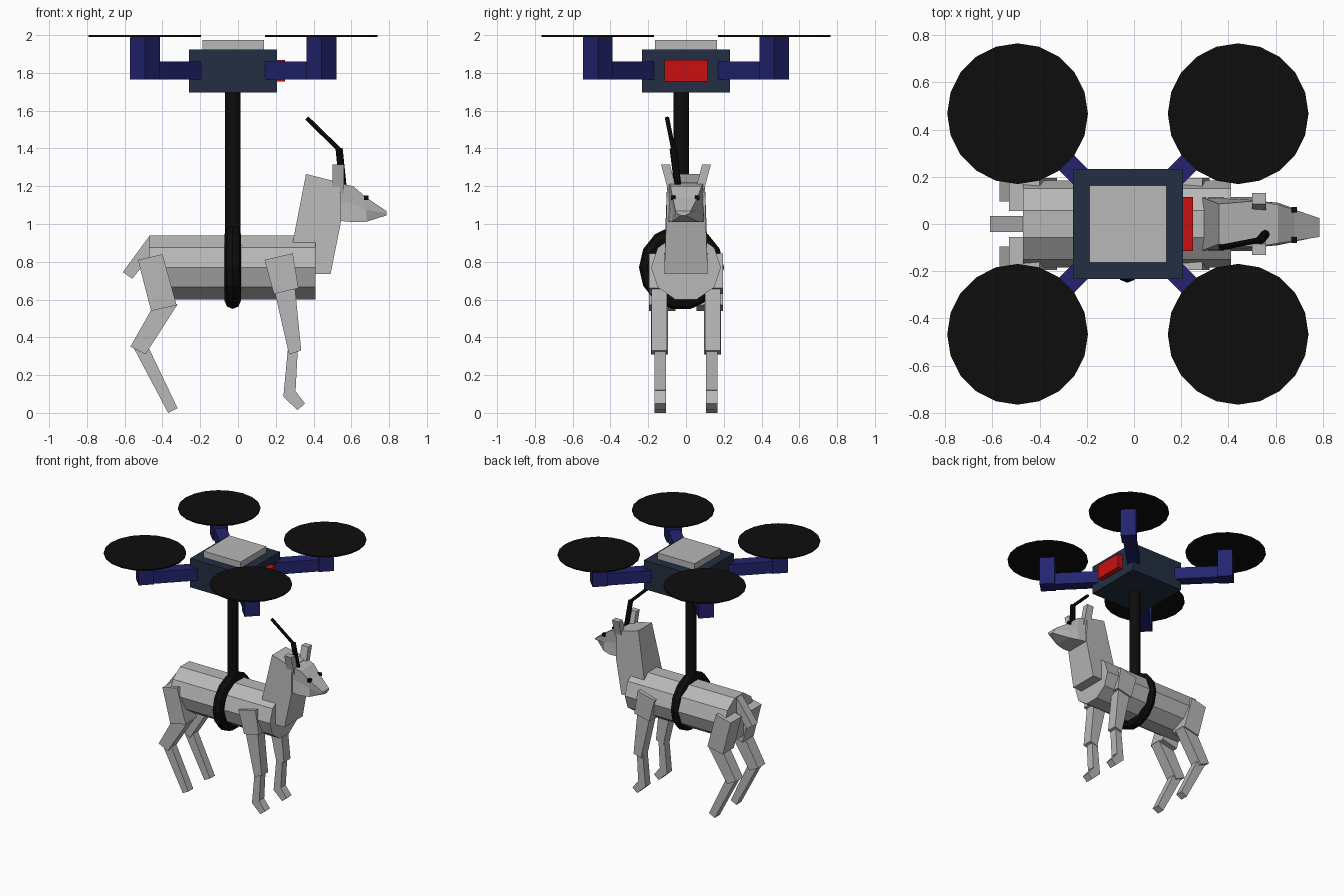
import bpy, bmesh, math
from mathutils import Vector

cube = bpy.data.objects.get("Cube")
if cube:
    bpy.data.objects.remove(cube, do_unlink=True)


def material(name, r, g, b):
    m = bpy.data.materials.new(name)
    m.use_nodes = True
    m.diffuse_color = (r, g, b, 1)
    bsdf = next(n for n in m.node_tree.nodes if n.type == 'BSDF_PRINCIPLED')
    bsdf.inputs["Base Color"].default_value = (r, g, b, 1)
    bsdf.inputs["Roughness"].default_value = 0.8
    return m


GREY = material("light grey", .48, .48, .48)
BLACK = material("black", .004, .004, .004)
NAVY = material("dark slate", .017, .028, .055)
BLUE = material("deep blue", .017, .017, .16)
RED = material("red", .58, .005, .005)


def finish(name, bm, mat):
    bmesh.ops.recalc_face_normals(bm, faces=bm.faces)
    me = bpy.data.meshes.new(name)
    bm.to_mesh(me)
    bm.free()
    me.materials.append(mat)
    ob = bpy.data.objects.new(name, me)
    bpy.context.collection.objects.link(ob)
    return ob


def loft(name, rings, mat):
    """Skin a list of equal-length rings and cap both ends."""
    bm = bmesh.new()
    vs = [[bm.verts.new(p) for p in ring] for ring in rings]
    n = len(vs[0])
    for a, b in zip(vs, vs[1:]):
        for i in range(n):
            j = (i + 1) % n
            bm.faces.new((a[i], a[j], b[j], b[i]))
    bm.faces.new(vs[0])
    bm.faces.new(vs[-1])
    return finish(name, bm, mat)


def slab(name, outline, y0, y1, mat=GREY):
    """Side outline (x, z) extruded across y."""
    return loft(name, [[(x, y, z) for x, z in outline] for y in (y0, y1)], mat)


def box(name, center, size, mat, turn=0):
    bm = bmesh.new()
    bmesh.ops.create_cube(bm, size=1)
    bmesh.ops.scale(bm, vec=size, verts=bm.verts)
    ob = finish(name, bm, mat)
    ob.location = center
    ob.rotation_euler.z = turn
    return ob


def rod(name, a, b, radius, sides, mat, tip=None):
    a, b = Vector(a), Vector(b)
    bm = bmesh.new()
    bmesh.ops.create_cone(bm, cap_ends=True, segments=sides, radius1=radius,
                          radius2=tip or radius, depth=(b - a).length)
    ob = finish(name, bm, mat)
    ob.location = (a + b) / 2
    ob.rotation_mode = 'QUATERNION'
    ob.rotation_quaternion = (b - a).to_track_quat('Z', 'Y')
    return ob


# Ten-sided trunk and tail
angles = [i * math.tau / 10 for i in range(10)]
loft("trunk", [[(x, .185 * math.cos(a), .77 + .178 * math.sin(a)) for a in angles]
               for x in (-.47, .41)], GREY)
slab("tail", [(-.47, .935), (-.61, .745), (-.56, .71), (-.43, .87)], -.034, .034)

# Neck, narrower at the top
neck_rings = []
for s in (-1, 1):
    neck_rings.append([(.36, s * .085, 1.265), (.54, s * .1, 1.22), (.545, s * .105, 1.01),
                       (.49, s * .115, .735), (.39, s * .115, .735), (.29, s * .112, .905)])
loft("neck", neck_rings, GREY)

# Head: cross-sections as x, top half width, bottom half width, top z, bottom z, y shift
head = [(.50, .1, .1, 1.225, 1.02, 0), (.61, .082, .09, 1.20, 1.01, 0),
        (.68, .066, .07, 1.14, 1.012, -.005), (.785, .04, .012, 1.07, 1.045, -.015)]
loft("head", [[(x, c - t, hi), (x, c + t, hi), (x, c + t * .95, (hi + lo) / 2),
               (x, c + b, lo), (x, c - b, lo), (x, c - t * .95, (hi + lo) / 2)]
              for x, t, b, hi, lo, c in head], GREY)

# Legs: side outline with inner and outer distance from the centre plane
leg_parts = {
    "shoulder": ([(.14, .81), (.29, .845), (.32, .66), (.19, .63)], .06, .195),
    "front_upper_leg": ([(.19, .66), (.30, .68), (.335, .33), (.27, .31)], .1, .182),
    "front_lower_leg": ([(.27, .40), (.325, .40), (.315, .31), (.305, .12), (.24, .085)], .105, .167),
    "front_hoof": ([(.24, .085), (.30, .12), (.355, .05), (.315, .015)], .105, .167),
    "thigh": ([(-.53, .81), (-.40, .84), (-.325, .57), (-.46, .54)], .055, .195),
    "hind_shin": ([(-.44, .58), (-.32, .575), (-.49, .31), (-.57, .35)], .095, .185),
    "hind_lower_leg": ([(-.55, .34), (-.48, .36), (-.32, .025), (-.37, 0)], .105, .167),
}
for side, s in (("left", 1), ("right", -1)):
    for part, (outline, inner, outer) in leg_parts.items():
        slab(f"{side}_{part}", outline, s * inner, s * outer)
    # Ears lean outwards
    loft(f"{side}_ear", [[(x, s * y, z) for x, y in
                          ((.50, y0), (.56, y0), (.56, y1), (.50, y1))]
                         for y0, y1, z in ((.045, .09, 1.16), (.085, .132, 1.315))], GREY)
    box(f"{side}_eye", (.678, s * .064 - .004, 1.14), (.024, .024, .024), BLACK)

# Bent rod on the head
rod("head_rod_lower", (.56, -.038, 1.16), (.535, -.068, 1.4), .019, 8, BLACK)
rod("head_rod_upper", (.54, -.066, 1.39), (.365, -.1, 1.56), .012, 8, BLACK)

# Sling ring round the trunk, and the pole above it
CX, CY = -.028, -.024
bm = bmesh.new()
rings = []
for i in range(14):
    a = i * math.tau / 14
    ring = []
    for k in range(8):
        b = k * math.tau / 8
        r = .182 + .043 * math.cos(b)
        ring.append(bm.verts.new((CX + .043 * math.sin(b), CY + r * math.cos(a),
                                  .77 + r * math.sin(a))))
    rings.append(ring)
for i, ring in enumerate(rings):
    nxt = rings[(i + 1) % len(rings)]
    for k in range(8):
        j = (k + 1) % 8
        bm.faces.new((ring[k], ring[j], nxt[j], nxt[k]))
finish("sling_ring", bm, BLACK)
rod("hanging_pole", (CX, CY, .94), (CX, CY, 1.72), .041, 12, BLACK)

# Flying frame
box("frame_body", (-.026, 0, 1.81), (.465, .465, .23), NAVY)
box("frame_lid", (-.026, 0, 1.95), (.326, .326, .05), GREY)
box("front_panel", (.22, 0, 1.812), (.06, .23, .115), RED)

# Arms, posts and rotor discs at the four corners
for sx in (-1, 1):
    for sy in (-1, 1):
        tag = ("front" if sx > 0 else "rear") + ("_left" if sy > 0 else "_right")
        x, y, turn = -.026 + sx * .467, sy * .467, sx * sy * math.pi / 4
        box(f"{tag}_arm", (-.026 + sx * .31, sy * .31, 1.813), (.42, .09, .095), BLUE, turn)
        box(f"{tag}_post", (x, y, 1.88), (.112, .112, .228), BLUE, turn)
        rod(f"{tag}_rotor", (x, y, 1.99), (x, y, 2), .298, 20, BLACK)
